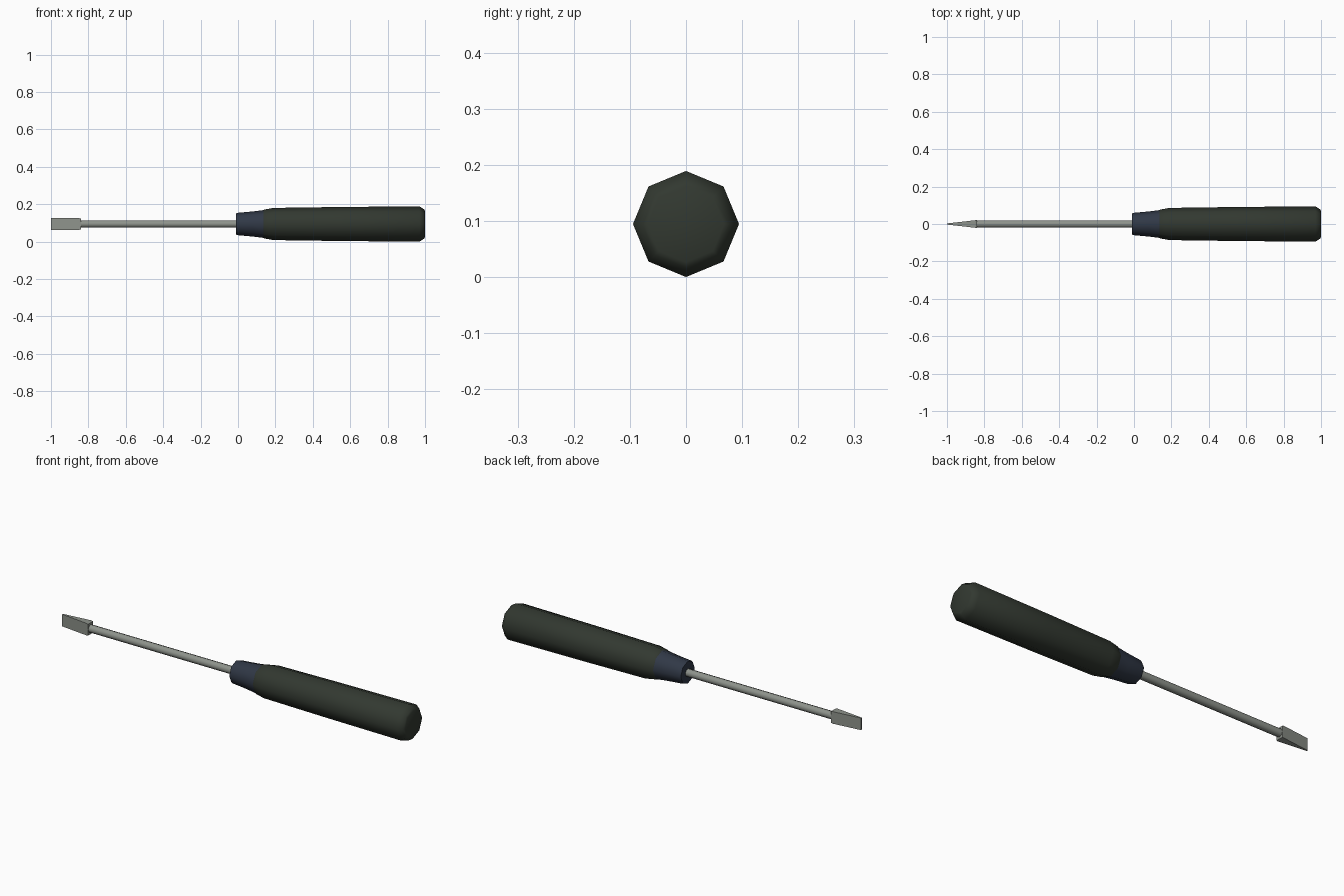
import bpy, bmesh, math

if "Cube" in bpy.data.objects:
    bpy.data.objects.remove(bpy.data.objects["Cube"])

ZC = 0.0945  # height of the tool axis


def material(name, rgb):
    m = bpy.data.materials.new(name)
    m.diffuse_color = (*rgb, 1)
    m.use_nodes = True
    m.node_tree.nodes["Principled BSDF"].inputs["Base Color"].default_value = m.diffuse_color
    return m


green = material("dark green grip", (0.032, 0.040, 0.030))
blue = material("dark blue collar", (0.030, 0.040, 0.062))
steel = material("grey steel", (0.27, 0.29, 0.26))


def finish(bm, name, mat, angle):
    bmesh.ops.recalc_face_normals(bm, faces=bm.faces)
    mesh = bpy.data.meshes.new(name)
    bm.to_mesh(mesh)
    bm.free()
    ob = bpy.data.objects.new(name, mesh)
    bpy.context.collection.objects.link(ob)
    mesh.materials.append(mat)
    if angle:
        bpy.ops.object.select_all(action='DESELECT')
        ob.select_set(True)
        bpy.context.view_layer.objects.active = ob
        bpy.ops.object.shade_smooth_by_angle(angle=math.radians(angle))
    return ob


def loft(name, rings, mat, angle):
    """Skin a list of (x, [(y, z), ...]) sections and cap both ends."""
    bm = bmesh.new()
    loops = [[bm.verts.new((x, y, z + ZC)) for y, z in sec] for x, sec in rings]
    n = len(loops[0])
    for a, b in zip(loops, loops[1:]):
        for i in range(n):
            j = (i + 1) % n
            bm.faces.new((a[i], a[j], b[j], b[i]))
    bm.faces.new(loops[0])
    bm.faces.new(loops[-1])
    return finish(bm, name, mat, angle)


def circle(r, n=8):
    return [(r * math.cos(2 * math.pi * i / n), r * math.sin(2 * math.pi * i / n))
            for i in range(n)]


def rect(hy, hz):
    return [(-hy, -hz), (hy, -hz), (hy, hz), (-hy, hz)]


# Eight-sided grip with a rounded butt
loft("grip", [(x, circle(r)) for x, r in
     [(0.13, 0.070), (0.14, 0.077), (0.19, 0.086), (0.55, 0.091),
      (0.97, 0.0945), (0.995, 0.078), (1.0, 0.068)]], green, 65)

# Collar between grip and shaft
loft("collar", [(x, circle(r)) for x, r in
     [(-0.01, 0.057), (0.0, 0.060), (0.08, 0.067), (0.15, 0.076)]], blue, 60)

# Shaft
loft("shaft", [(-0.85, circle(0.020)), (0.02, circle(0.020))], steel, 60)

# Flat blade tapering to a thin edge
loft("blade_tip", [(-1.0, rect(0.003, 0.031)), (-0.85, rect(0.020, 0.031)),
     (-0.84, rect(0.021, 0.029))], steel, 0)
